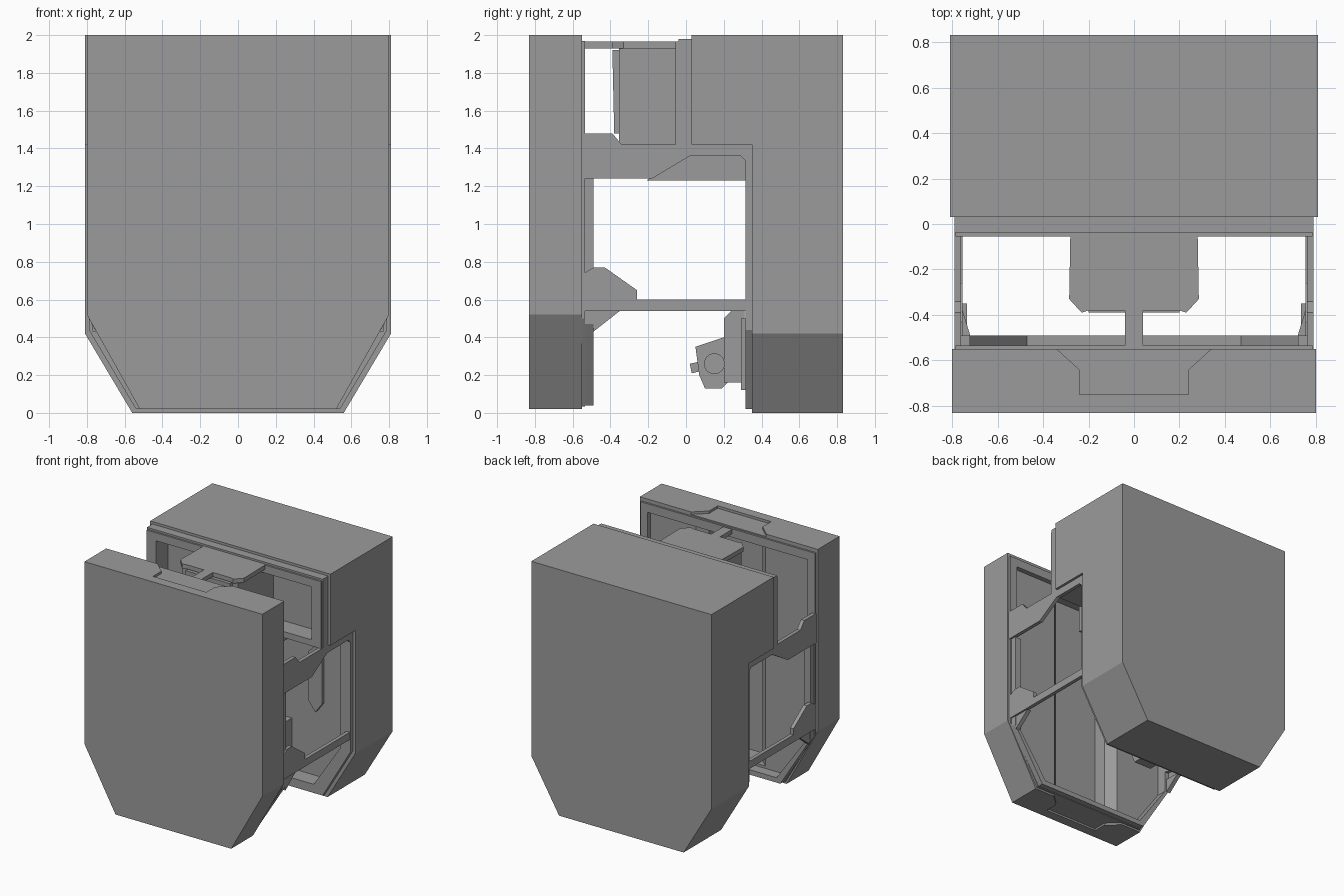
import bpy
from mathutils import Vector

cube = bpy.data.objects.get("Cube")
if cube:
    bpy.data.objects.remove(cube)

grey = bpy.data.materials.new("plain grey")
grey.use_nodes = True
grey.diffuse_color = (0.33, 0.33, 0.33, 1)
grey.node_tree.nodes["Principled BSDF"].inputs["Base Color"].default_value = grey.diffuse_color


def prism(name, outline, axis, a, b):
    """Extrude a flat outline along an axis from a to b."""
    place = {"x": lambda u, v, t: (t, u, v),
             "y": lambda u, v, t: (u, t, v),
             "z": lambda u, v, t: (u, v, t)}[axis]
    n = len(outline)
    verts = [place(u, v, t) for t in (a, b) for u, v in outline]
    faces = [list(range(n)), list(range(n, 2 * n))]
    faces += [[i, (i + 1) % n, n + (i + 1) % n, n + i] for i in range(n)]
    mesh = bpy.data.meshes.new(name)
    mesh.from_pydata(verts, [], faces)
    mesh.materials.append(grey)
    obj = bpy.data.objects.new(name, mesh)
    bpy.context.collection.objects.link(obj)
    # Consistent outward faces
    import bmesh
    bm = bmesh.new()
    bm.from_mesh(mesh)
    bmesh.ops.recalc_face_normals(bm, faces=bm.faces)
    bm.to_mesh(mesh)
    bm.free()
    return obj


def box(name, x, y, z):
    return prism(name, [(x[0], y[0]), (x[1], y[0]), (x[1], y[1]), (x[0], y[1])], "z", *z)


def mirrored(half):
    """Complete a half outline across the centre line."""
    return half + [(-u, v) for u, v in reversed(half)]


def shield(w, top, knee, foot_w, foot):
    return mirrored([(w, top), (w, knee), (foot_w, foot)])


def boolean(target, cutter, mode="DIFFERENCE"):
    cutter.hide_render = True
    mod = target.modifiers.new("cut", "BOOLEAN")
    mod.operation, mod.object, mod.solver = mode, cutter, "EXACT"
    bpy.context.view_layer.update()
    result = target.evaluated_get(bpy.context.evaluated_depsgraph_get())
    mesh = bpy.data.meshes.new_from_object(result)
    target.modifiers.clear()
    target.data = mesh


def carve(targets, cutter):
    for t in targets:
        boolean(t, cutter)
    bpy.data.objects.remove(cutter)


# Front slab with its stepped inner rim
front = prism("front_slab", shield(0.80, 2.0, 0.52, 0.52, 0.02), "y", -0.83, -0.55)
edge = prism("front_edge_rim", shield(0.785, 1.97, 0.50, 0.51, 0.035), "y", -0.55, -0.535)
rim = prism("front_lower_rim", shield(0.775, 1.24, 0.47, 0.505, 0.04), "y", -0.535, -0.49)
carve([front, edge, rim],
      prism("front_hollow", shield(0.72, 1.9, 0.43, 0.47, 0.08), "y", -0.575, -0.4))
carve([rim], box("rim_gap", (-0.6, 0.6), (-0.6, -0.4), (1.1, 1.4)))
channel = mirrored([(0.35, -0.54), (0.24, -0.64), (0.24, -0.75)])
carve([front], prism("channel_cutter", channel, "z", 0.1, 1.9))
notch = mirrored([(0.35, -0.4), (0.35, -0.54), (0.24, -0.64), (0.24, -0.75)])
for name, low, high in (("top_notch", 1.98, 2.1), ("bottom_notch", -0.1, 0.035)):
    carve([front], prism(name, notch, "z", low, high))

# Back housing: L-shaped side profile trimmed to the shield outline
back = prism("back_housing", [(0.83, 0), (0.83, 2), (0.03, 2), (0.03, 1.42),
                              (0.35, 1.42), (0.35, 0)], "x", -0.9, 0.9)
trim = prism("trim", shield(0.81, 2.0, 0.42, 0.56, 0), "y", -0.1, 0.83)
boolean(back, trim, "INTERSECT")
bpy.data.objects.remove(trim)
collar = box("upper_collar", (-0.79, 0.79), (-0.04, 0.03), (1.42, 1.98))
lip = box("upper_collar_lip", (-0.785, 0.785), (-0.055, -0.04), (1.42, 1.965))
carve([back, collar, lip], box("upper_hollow", (-0.7, 0.7), (-0.1, 0.1), (1.47, 1.9)))
back_rim = prism("back_lower_rim", shield(0.79, 1.42, 0.44, 0.54, 0.02), "y", 0.315, 0.35)
carve([back, back_rim],
      prism("back_hollow", shield(0.70, 1.30, 0.45, 0.46, 0.09), "y", 0.2, 0.45))

# Side struts and brackets, one set per side
upper_strut = [(-0.55, 1.24), (-0.18, 1.24), (0.02, 1.36), (0.29, 1.36), (0.32, 1.33),
               (0.35, 1.33), (0.35, 1.42), (-0.34, 1.42), (-0.39, 1.48), (-0.55, 1.48)]
lower_strut = [(-0.54, 0.54), (0.35, 0.54), (0.35, 0.6), (-0.26, 0.6), (-0.26, 0.65),
               (-0.43, 0.77), (-0.49, 0.77), (-0.54, 0.74)]
brace = [(-0.49, 0.43), (-0.35, 0.54), (-0.49, 0.54)]
for side, s in (("left", 1), ("right", -1)):
    prism(side + "_upper_strut", upper_strut, "x", s * 0.76, s * 0.79)
    prism(side + "_lower_strut", lower_strut, "x", s * 0.755, s * 0.785)
    prism(side + "_lower_brace", brace, "x", s * 0.735, s * 0.77)
    prism(side + "_gusset", [(s * 0.76, -0.36), (s * 0.72, -0.49), (s * 0.76, -0.49)],
          "z", 0.6, 0.65)
    # Vertical vent plates inside the back housing
    prism(side + "_vent", [(s * u, v) for u, v in (
        (0.34, 0.7), (0.4, 0.62), (0.46, 0.7), (0.46, 1.1), (0.4, 1.16), (0.34, 1.1))],
        "y", 0.42, 0.455)

# Central upper unit with cover plate and stem
box("central_unit", (-0.25, 0.25), (-0.355, 0.11), (1.42, 1.93))
prism("central_face", [(-0.355, 1.48), (-0.38, 1.48), (-0.39, 1.92), (-0.355, 1.92)],
      "x", -0.2, 0.2)
prism("cover_plate", mirrored([(0.28, -0.05), (0.285, -0.33), (0.23, -0.39), (0.2, -0.38)]),
      "z", 1.93, 1.965)
box("cover_stem", (-0.04, 0.04), (-0.55, -0.37), (1.93, 1.965))

# Ledge beneath the central unit
prism("ledge", [(-0.21, 1.23), (0.36, 1.23), (0.36, 1.36), (0.02, 1.36), (-0.18, 1.25)],
      "x", -0.25, 0.25)
box("ledge_support", (-0.24, 0.24), (0.0, 0.35), (1.35, 1.43))

# Small pivoting fixture low on the back housing
box("fixture_plate", (-0.17, 0.17), (0.29, 0.46), (0.12, 0.5))
prism("fixture_body", [(0.31, 0.16), (0.2, 0.16), (0.2, 0.5), (0.24, 0.54), (0.31, 0.54)],
      "x", -0.11, 0.11)
prism("fixture_head", [(0.07, 0.2), (0.05, 0.35), (0.2, 0.4), (0.23, 0.17), (0.19, 0.13),
                       (0.1, 0.13)], "x", -0.08, 0.08)
prism("fixture_nozzle", [(0.02, 0.26), (0.03, 0.21), (0.12, 0.23), (0.11, 0.28)],
      "x", -0.03, 0.03)
bpy.ops.mesh.primitive_cylinder_add(vertices=24, radius=0.055, depth=0.24,
                                    location=Vector((0, 0.15, 0.26)), rotation=(0, 1.5708, 0))
pivot = bpy.context.object
pivot.name = "fixture_pivot"
pivot.data.materials.append(grey)
bpy.ops.object.shade_smooth_by_angle()
